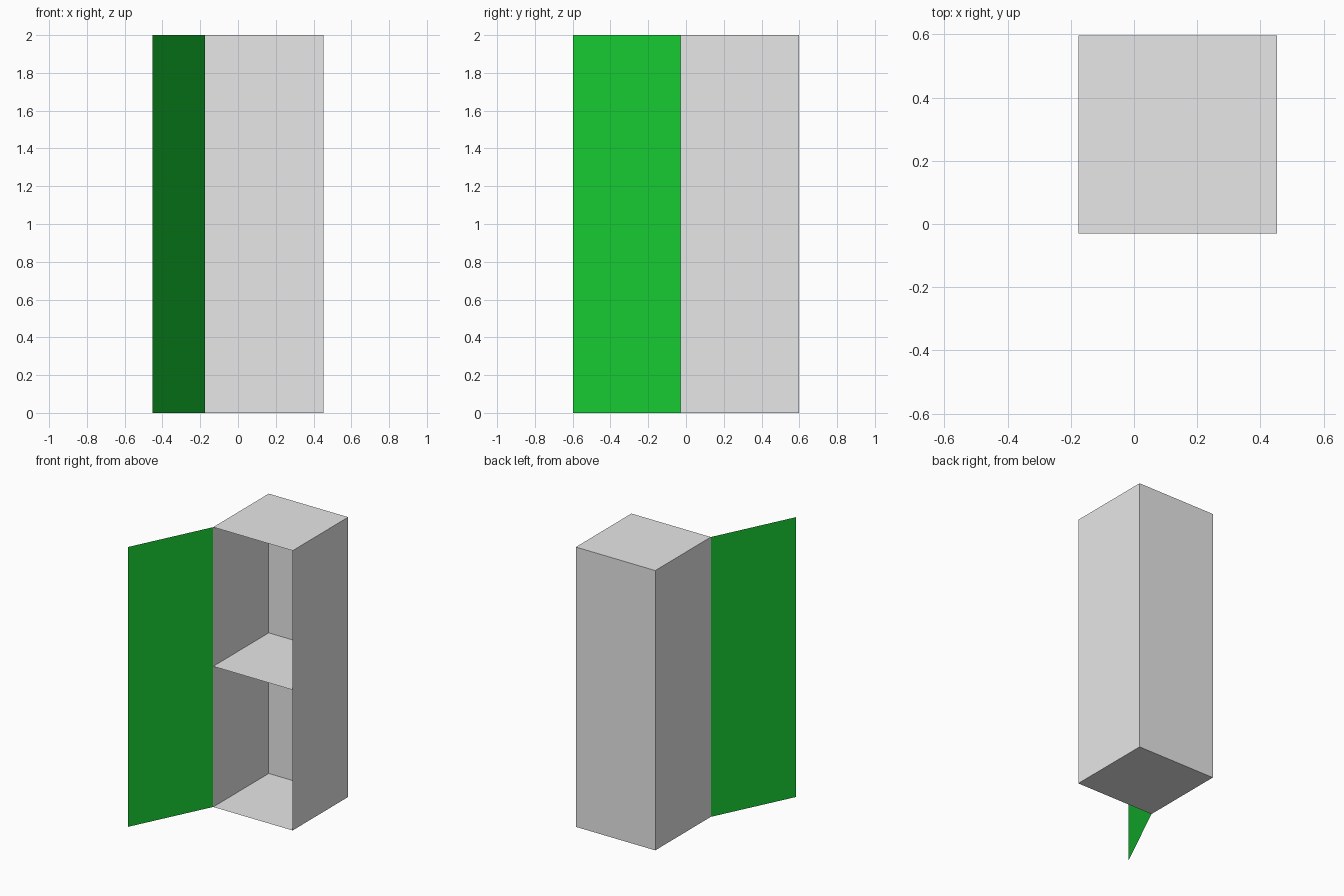
import bpy
from mathutils import Vector

if "Cube" in bpy.data.objects:
    bpy.data.objects.remove(bpy.data.objects["Cube"])

X0, X1 = -0.175, 0.453     # cabinet sides
Y0, Y1 = -0.03, 0.597      # cabinet front and back
H = 2.0
SHELF_Z = 1.005


def material(name, rgb):
    m = bpy.data.materials.new(name)
    m.diffuse_color = (*rgb, 1.0)
    m.use_nodes = True
    m.node_tree.nodes["Principled BSDF"].inputs["Base Color"].default_value = m.diffuse_color
    return m


grey = material("grey_panel", (0.8, 0.8, 0.8))
green = material("green_door", (0.009, 0.6, 0.034))


def sheet(name, origin, u, v, mat):
    """Flat rectangular panel spanned by edges u and v; it faces along u x v."""
    o, u, v = Vector(origin), Vector(u), Vector(v)
    mesh = bpy.data.meshes.new(name)
    mesh.from_pydata([o, o + u, o + u + v, o + v], [], [(0, 1, 2, 3)])
    mesh.materials.append(mat)
    obj = bpy.data.objects.new(name, mesh)
    bpy.context.collection.objects.link(obj)
    return obj


W, D = X1 - X0, Y1 - Y0

# Open-fronted cabinet shell
sheet("left_wall", (X0, Y1, 0), (0, -D, 0), (0, 0, H), grey)
sheet("right_wall", (X1, Y0, 0), (0, D, 0), (0, 0, H), grey)
sheet("back_panel", (X1, Y1, 0), (-W, 0, 0), (0, 0, H), grey)
sheet("bottom_panel", (X0, Y1, 0), (W, 0, 0), (0, -D, 0), grey)
sheet("top_panel", (X0, Y0, H), (W, 0, 0), (0, D, 0), grey)

# Middle shelf
sheet("shelf", (X0, Y0, SHELF_Z), (W, 0, 0), (0, D, 0), grey)

# Door swung open on the left front edge
sheet("door", (X0, Y0, 0), (-0.453 - X0, -0.597 - Y0, 0), (0, 0, H), green)
